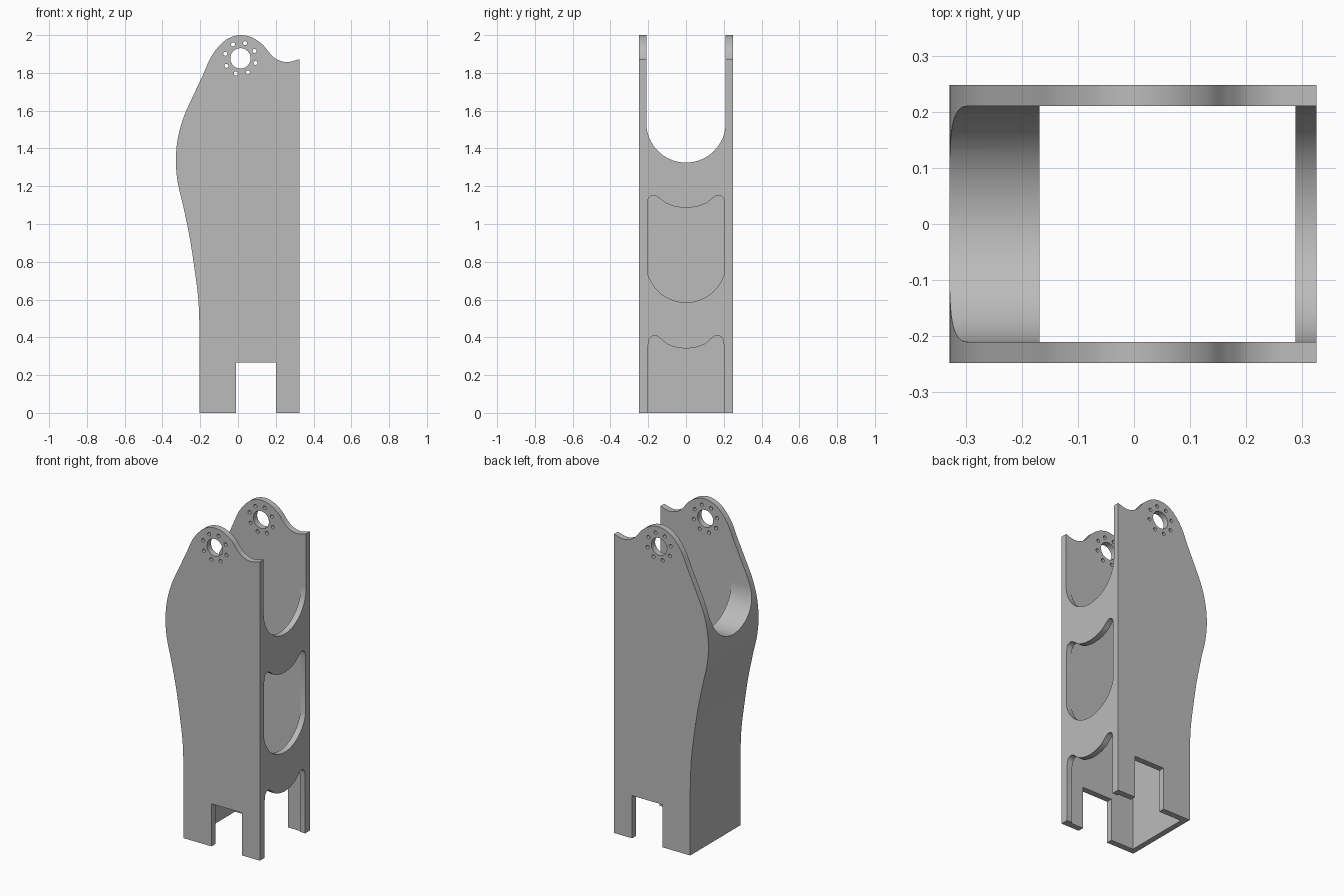
import bpy, bmesh, math
from mathutils import Vector
from mathutils.geometry import interpolate_bezier

if "Cube" in bpy.data.objects:
    bpy.data.objects.remove(bpy.data.objects["Cube"], do_unlink=True)

grey = bpy.data.materials.new("plain grey")
grey.use_nodes = True
grey.diffuse_color = (0.5, 0.5, 0.5, 1)
grey.node_tree.nodes["Principled BSDF"].inputs["Base Color"].default_value = grey.diffuse_color


def smooth(points, steps=7):
    """Smooth curve passing through all the points."""
    p = [Vector(q) for q in points]
    p = [2 * p[0] - p[1]] + p + [2 * p[-1] - p[-2]]
    out = []
    for a, b, c, d in zip(p, p[1:], p[2:], p[3:]):
        out += interpolate_bezier(b, b + (c - a) / 6, c - (d - b) / 6, c, steps)[:-1]
    return [tuple(v) for v in out] + [tuple(p[-2])]


def arc(cx, cz, r, start, end, n=32):
    angles = [math.radians(start + (end - start) * i / n) for i in range(n + 1)]
    return [(cx + r * math.cos(a), cz + r * math.sin(a)) for a in angles]


def prism(name, outline, axis, lo, hi):
    """Extrude an outline of (across, z) pairs along x or y."""
    bm = bmesh.new()
    place = (lambda u, z, t: (t, u, z)) if axis == "x" else (lambda u, z, t: (u, t, z))
    near = [bm.verts.new(place(u, z, lo)) for u, z in outline]
    far = [bm.verts.new(place(u, z, hi)) for u, z in outline]
    bm.faces.new(near)
    bm.faces.new(far[::-1])
    for i in range(len(near)):
        j = (i + 1) % len(near)
        bm.faces.new((near[i], far[i], far[j], near[j]))
    bmesh.ops.recalc_face_normals(bm, faces=bm.faces)
    mesh = bpy.data.meshes.new(name)
    bm.to_mesh(mesh)
    bm.free()
    mesh.materials.append(grey)
    obj = bpy.data.objects.new(name, mesh)
    bpy.context.collection.objects.link(obj)
    return obj


def box(x0, x1, z0, z1):
    return [(x0, z0), (x1, z0), (x1, z1), (x0, z1)]


def cut(body, outline, axis, lo, hi):
    cutter = prism("cutter", outline, axis, lo, hi)
    cutter.hide_render = True
    bpy.context.view_layer.objects.active = body
    mod = body.modifiers.new("cut", "BOOLEAN")
    mod.operation, mod.solver, mod.object = "DIFFERENCE", "EXACT", cutter
    bpy.ops.object.modifier_apply(modifier=mod.name)
    bpy.data.objects.remove(cutter, do_unlink=True)


def saddle(half, horn, centre):
    """Top edge with two rounded horns and a dip, from +y to -y."""
    right = smooth([(half, horn - .05), (half - .008, horn - .014), (half - .033, horn),
                    (half - .06, horn - .012), (half - .1, centre + .025),
                    (half - .15, centre + .007), (0, centre)], 6)
    return right + [(-y, z) for y, z in right[-2::-1]]


# Bracket body: side silhouette with rounded back and ear at the top
back = smooth([(-.203, .42), (-.21, .6), (-.23, .76), (-.256, .93), (-.291, 1.1)])
bulge = smooth([(-.291, 1.1), (-.319, 1.22), (-.329, 1.335), (-.319, 1.45),
                (-.288, 1.565), (-.232, 1.69), (-.185, 1.79), (-.145, 1.88),
                (-.1, 1.942), (-.05, 1.983), (.013, 2), (.075, 1.987), (.13, 1.95),
                (.167, 1.905), (.205, 1.872), (.26, 1.857), (.325, 1.872)])
body = prism("bracket_body", [(.325, 0), (-.203, 0)] + back + bulge[1:], "y", -.248, .248)

# Straight hollow shaft and the round-bottomed opening above it
cut(body, [(x, y) for x, y in box(-.168, .288, -.1, 2.2)], "y", -.21, .21)
cut(body, [(.21, 2.2)] + arc(0, 1.535, .21, 0, -180) + [(-.21, 2.2)], "x", -.6, .6)

# Window and lower opening in the right-hand wall
window_floor = arc(0, .796, .211, -166, -14)
cut(body, saddle(.205, 1.152, 1.085) + window_floor, "x", .2, .5)
cut(body, saddle(.2, .41, .34) + [(-.2, -.1), (.2, -.1)], "x", .2, .5)

# Foot notch, pivot hole and ring of bolt holes through both plates
cut(body, box(-.01, .2, -.1, .267), "y", -.5, .5)
cut(body, arc(.013, 1.877, .054, 0, 348.75, 31), "y", -.5, .5)
for i in range(8):
    a = math.radians(73 + 45 * i)
    cut(body, arc(.013 + .084 * math.cos(a), 1.877 + .084 * math.sin(a), .011, 0, 330, 11),
        "y", -.5, .5)

bpy.ops.object.select_all(action="DESELECT")
body.select_set(True)
bpy.context.view_layer.objects.active = body
bpy.ops.object.shade_smooth_by_angle(angle=math.radians(25))
